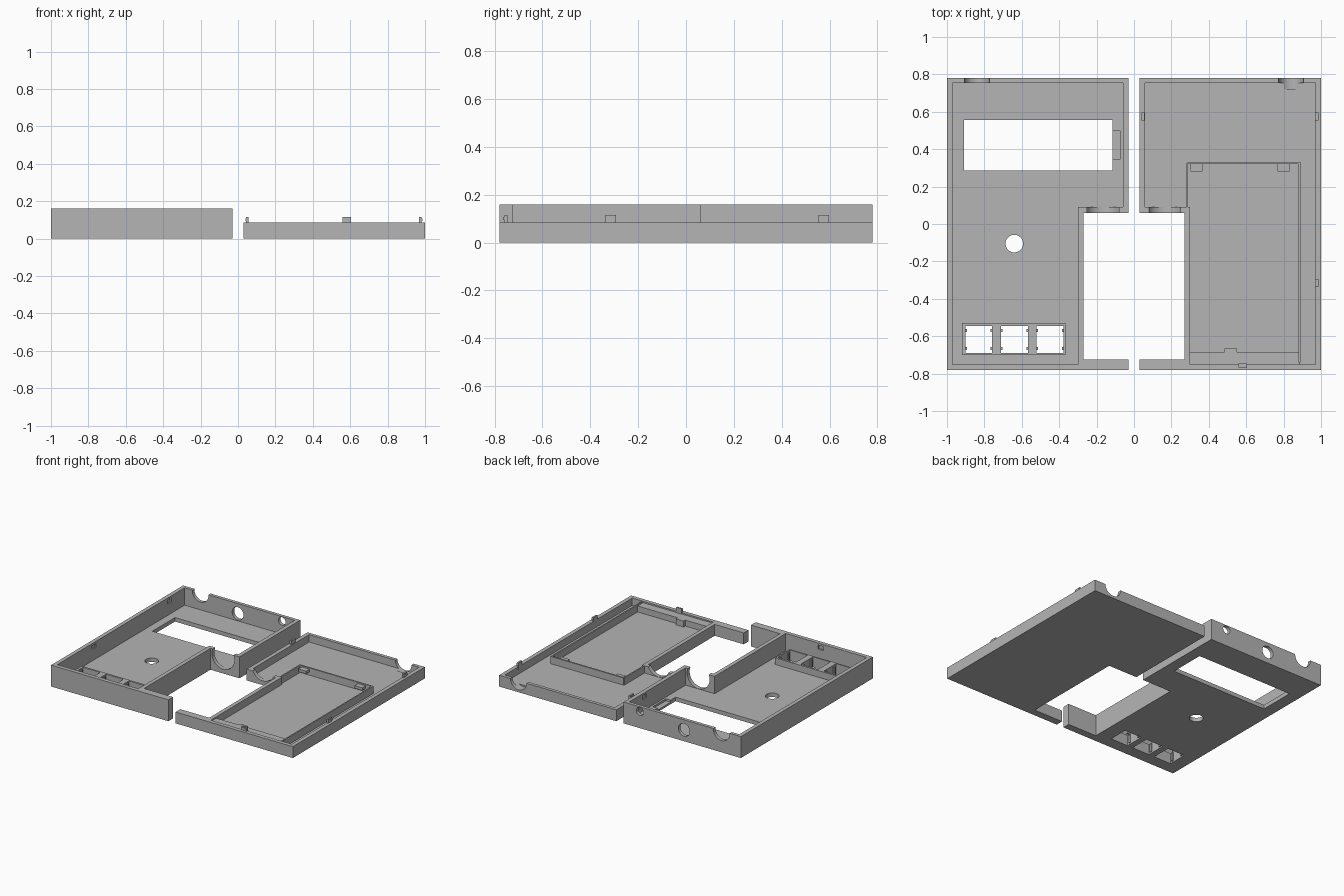
import bpy, bmesh, math
from mathutils import Matrix

old = bpy.data.objects.get("Cube")
if old:
    bpy.data.objects.remove(old, do_unlink=True)

grey = bpy.data.materials.new("plain grey")
grey.use_nodes = True
GREY = (0.46, 0.46, 0.46, 1)
grey.diffuse_color = GREY
grey.node_tree.nodes["Principled BSDF"].inputs["Base Color"].default_value = GREY

FLOOR = 0.03
TALL, LOW = 0.16, 0.085
PORT_Z = 0.125


def finish(bm, name):
    bmesh.ops.recalc_face_normals(bm, faces=bm.faces[:])
    mesh = bpy.data.meshes.new(name)
    bm.to_mesh(mesh)
    bm.free()
    mesh.materials.append(grey)
    ob = bpy.data.objects.new(name, mesh)
    bpy.context.collection.objects.link(ob)
    return ob


def prism(name, outline, z0, z1):
    bm = bmesh.new()
    face = bm.faces.new([bm.verts.new((x, y, z0)) for x, y in outline])
    res = bmesh.ops.extrude_face_region(bm, geom=[face])
    up = [v for v in res["geom"] if isinstance(v, bmesh.types.BMVert)]
    bmesh.ops.translate(bm, verts=up, vec=(0, 0, z1 - z0))
    return finish(bm, name)


def box(name, x0, x1, y0, y1, z0, z1):
    return prism(name, [(x0, y0), (x1, y0), (x1, y1), (x0, y1)], z0, z1)


def rod(centre, radius, depth, axis):
    bm = bmesh.new()
    bmesh.ops.create_cone(bm, cap_ends=True, segments=48, radius1=radius,
                          radius2=radius, depth=depth)
    turn = {"x": Matrix.Rotation(math.pi / 2, 4, "Y"),
            "y": Matrix.Rotation(math.pi / 2, 4, "X"),
            "z": Matrix.Identity(4)}[axis]
    bm.transform(Matrix.Translation(centre) @ turn)
    return finish(bm, "cutter")


def cut(target, cutter):
    mod = target.modifiers.new("cut", "BOOLEAN")
    mod.operation = "DIFFERENCE"
    mod.solver = "EXACT"
    mod.object = cutter
    bpy.context.view_layer.objects.active = target
    bpy.ops.object.modifier_apply(modifier=mod.name)
    bpy.data.objects.remove(cutter, do_unlink=True)


def hollow(target, *size):
    cut(target, box("cutter", *size))


def shell(name, side, height):
    """Half of the case: notched outline, hollowed, with round ports."""
    def place(points):
        return [(side * x, y) for x, y in points]
    body = prism(name, place([
        (0.03, -0.78), (1, -0.78), (1, 0.78), (0.03, 0.78),
        (0.03, 0.06), (0.27, 0.06), (0.27, -0.725), (0.03, -0.725)]), 0, height)
    cut(body, prism("cutter", place([
        (0.3, -0.75), (0.97, -0.75), (0.97, 0.755), (0.06, 0.755),
        (0.06, 0.09), (0.3, 0.09)]), FLOOR, height + 0.1))
    # Cradle for the round socket, front lip and inner wall
    cut(body, rod((side * 0.165, -0.75, PORT_Z), 0.108, 0.08, "y"))
    cut(body, rod((side * 0.165, 0.075, PORT_Z), 0.093, 0.05, "y"))
    return body


# Tall half with display window and buttons
front_shell = shell("tall_case_half", -1, TALL)
hollow(front_shell, -0.91, -0.115, 0.287, 0.555, -0.1, 0.1)
hollow(front_shell, -0.14, -0.075, 0.345, 0.5, 0.015, 0.1)
cut(front_shell, rod((-0.64, -0.105, 0), 0.047, 0.2, "z"))
cut(front_shell, rod((-0.84, 0.77, 0.155), 0.067, 0.1, "y"))
cut(front_shell, rod((-0.53, 0.77, 0.085), 0.047, 0.1, "y"))
cut(front_shell, rod((-0.165, 0.77, PORT_Z), 0.03, 0.1, "y"))
cut(front_shell, rod((-1, -0.1, 0.085), 0.047, 0.1, "x"))

# Snap slots inside the walls
for x, y in [(-0.97, 0.575), (-0.97, -0.315), (-0.06, 0.575)]:
    hollow(front_shell, x - 0.01, x + 0.01, y - 0.023, y + 0.023, 0.115, 0.145)
hollow(front_shell, -0.612, -0.566, -0.762, -0.74, 0.115, 0.145)

# Button frame with three square openings
button_frame = box("button_frame", -0.92, -0.367, -0.7, -0.53, 0.02, 0.08)
for x in (-0.83, -0.639, -0.45):
    opening = (x - 0.072, x + 0.072, -0.69, -0.545, -0.1, 0.2)
    hollow(front_shell, *opening)
    hollow(button_frame, *opening)
    for sx in (-1, 1):
        for y in (-0.665, -0.57):
            e = x + sx * 0.069
            box("button_guide", e - 0.005, e + 0.005, y - 0.008, y + 0.008, 0.01, 0.07)

# Low half
back_shell = shell("low_case_half", 1, LOW)
cut(back_shell, rod((0.84, 0.77, LOW), 0.067, 0.1, "y"))

# Battery tray walls, front shelf and hinge blocks
box("tray_back_wall", 0.285, 0.89, 0.32, 0.332, 0.02, 0.084)
box("tray_side_wall", 0.88, 0.89, -0.74, 0.325, 0.02, 0.084)
box("tray_inner_wall", 0.28, 0.29, -0.74, 0.325, 0.02, 0.084)
box("tray_front_shelf", 0.285, 0.885, -0.755, -0.685, 0.02, 0.075)
box("tray_latch", 0.485, 0.55, -0.69, -0.665, 0.02, 0.075)
for x in (0.335, 0.8):
    box("tray_tab", x - 0.032, x + 0.032, 0.28, 0.325, 0.055, 0.075)

# Snap clips standing on the rim
for x, y in [(0.05, 0.575), (0.975, 0.575), (0.975, -0.315)]:
    out = -1 if x < 0.5 else 1
    box("snap_clip", x - 0.006, x + 0.006, y - 0.022, y + 0.022, 0.06, 0.115)
    bead = x + out * 0.006
    box("snap_bead", bead - 0.005, bead + 0.005, y - 0.022, y + 0.022, 0.095, 0.108)
box("front_snap_clip", 0.56, 0.604, -0.759, -0.747, 0.06, 0.115)
box("front_snap_bead", 0.56, 0.604, -0.766, -0.757, 0.095, 0.108)

# Smooth round holes, sharp edges elsewhere
bpy.ops.object.select_all(action="DESELECT")
for ob in (front_shell, back_shell):
    ob.select_set(True)
    bpy.context.view_layer.objects.active = ob
bpy.ops.object.shade_smooth_by_angle(angle=math.radians(30))
